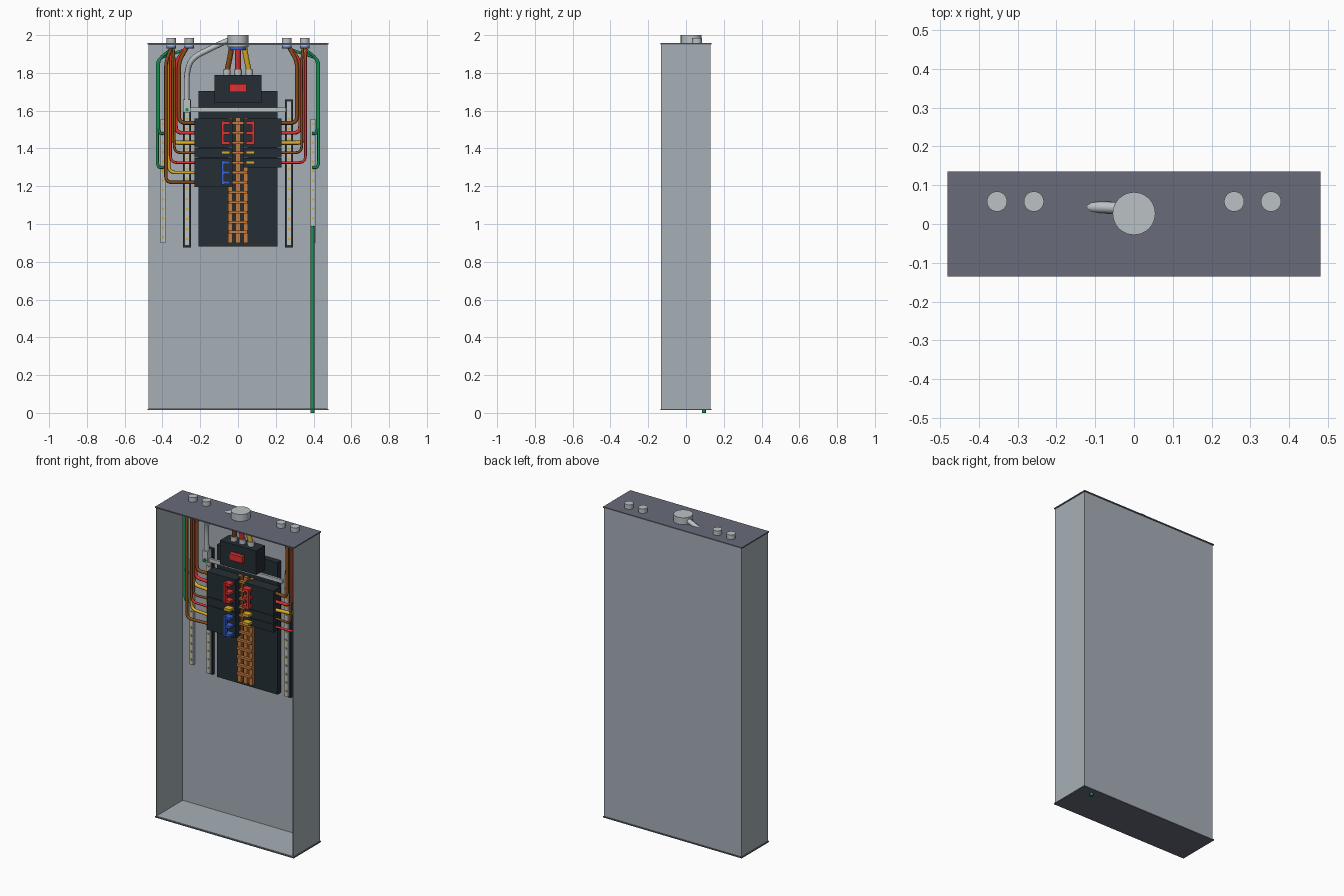
import bpy, bmesh
from math import radians
from mathutils import Vector, Matrix

cube = bpy.data.objects.get("Cube")
if cube:
    bpy.data.objects.remove(cube, do_unlink=True)


def material(name, r, g, b):
    m = bpy.data.materials.new(name)
    m.use_nodes = True
    m.diffuse_color = (r, g, b, 1)
    m.node_tree.nodes["Principled BSDF"].inputs["Base Color"].default_value = (r, g, b, 1)
    return m


GREY = material("enclosure grey", .38, .43, .47)
PLATE = material("end plate slate", .14, .145, .19)
METAL = material("light metal", .5, .54, .56)
DARK = material("dark housing", .018, .028, .036)
RED = material("red", .75, .03, .03)
BLUE = material("blue", .04, .12, .65)
YELLOW = material("yellow", .72, .42, .02)
BROWN = material("brown", .24, .07, .01)
COPPER = material("copper", .55, .2, .05)
GREEN = material("green", .01, .28, .09)


def finish(name, bm, mat, smooth=False):
    me = bpy.data.meshes.new(name)
    bm.to_mesh(me)
    bm.free()
    me.materials.append(mat)
    ob = bpy.data.objects.new(name, me)
    bpy.context.collection.objects.link(ob)
    if smooth:
        bpy.ops.object.select_all(action='DESELECT')
        ob.select_set(True)
        bpy.context.view_layer.objects.active = ob
        bpy.ops.object.shade_smooth_by_angle(angle=radians(35))
    return ob


def boxes(name, mat, spans):
    """Each span is (x0, x1, y0, y1, z0, z1)."""
    bm = bmesh.new()
    for x0, x1, y0, y1, z0, z1 in spans:
        mid = Vector(((x0 + x1) / 2, (y0 + y1) / 2, (z0 + z1) / 2))
        size = (abs(x1 - x0), y1 - y0, z1 - z0, 1)
        bmesh.ops.create_cube(bm, size=1, matrix=Matrix.Translation(mid) @ Matrix.Diagonal(size))
    return finish(name, bm, mat)


def cylinders(name, mat, centres, radius, depth, facing_front=False, segments=24):
    bm = bmesh.new()
    turn = Matrix.Rotation(radians(90 if facing_front else 0), 4, 'X')
    for c in centres:
        bmesh.ops.create_cone(bm, cap_ends=True, segments=segments, radius1=radius, radius2=radius,
                              depth=depth, matrix=Matrix.Translation(c) @ turn)
    return finish(name, bm, mat, True)


def wire(name, mat, points, radius, bend=.035):
    """Round wire along straight runs with rounded corners."""
    pts = [Vector(p) for p in points]
    path = [pts[0]]
    for a, b, c in zip(pts, pts[1:], pts[2:]):
        p = b + (a - b).normalized() * min(bend, (a - b).length * .45)
        q = b + (c - b).normalized() * min(bend, (c - b).length * .45)
        for i in range(6):
            t = i / 5
            path.append(p * (1 - t) ** 2 + b * 2 * t * (1 - t) + q * t * t)
    path.append(pts[-1])
    cu = bpy.data.curves.new(name, 'CURVE')
    cu.dimensions = '3D'
    cu.bevel_depth = radius
    cu.bevel_resolution = 2
    cu.use_fill_caps = True
    sp = cu.splines.new('POLY')
    sp.points.add(len(path) - 1)
    for s, p in zip(sp.points, path):
        s.co = (*p, 1)
    cu.materials.append(mat)
    ob = bpy.data.objects.new(name, cu)
    bpy.context.collection.objects.link(ob)


# Open-fronted enclosure and its end plates
W, F, B, LOW, TOP, T = .475, -.132, .13, .02, 1.952, .004
boxes("enclosure", GREY, [
    (-W, W, B - T, B, LOW, TOP),
    (-W, -W + T, F, B, LOW, TOP), (W - T, W, F, B, LOW, TOP),
    (-W, W, F, B, LOW, LOW + T), (-W, W, F, B, TOP - T, TOP)])
boxes("end_plates", PLATE, [(-.48, .48, -.135, .135, z, z + .007) for z in (.014, 1.95)])

# Conduit fittings and bushings through the top
small = [(x, .058) for x in (-.353, -.258, .258, .353)]
cylinders("conduit_fittings", METAL, [(x, y, 1.962) for x, y in small], .026, .046)
cylinders("conduit_bushings", BLUE, [(x, y, 1.936) for x, y in small], .026, .012)
cylinders("main_conduit", METAL, [(0, .027, 1.968)], .055, .064, segments=40)
cylinders("main_bushing", BLUE, [(0, .027, 1.93)], .044, .018, segments=40)

# Interior backing and main breaker
boxes("interior_panel", DARK, [(-.21, .21, .09, .126, .88, 1.705)])
boxes("main_breaker", DARK, [(-.125, .125, 0, .09, 1.64, 1.79)])
boxes("main_handle", RED, [(-.046, .046, -.025, 0, 1.7, 1.74)])
cylinders("main_lugs", METAL, [(x, .045, 1.803) for x in (-.06, 0, .06)], .02, .03)
for x, mat, label in ((-.06, BROWN, "brown"), (0, RED, "red"), (.06, YELLOW, "yellow")):
    wire("service_wire_" + label, mat,
         [(x * .55, .027, 1.95), (x * .65, .03, 1.9), (x, .045, 1.8)], .015)

# Copper bus bars and cross stabs
PITCH, FIRST = .0525, 1.535
boxes("bus_bars", COPPER, [(x - .012, x + .012, .07, .09, .9, 1.565) for x in (-.04, 0, .04)])
boxes("bus_stabs", COPPER, [(-.05, .05, .055, .075, FIRST - i * PITCH - .007, FIRST - i * PITCH + .007)
                            for i in range(12)])


# Branch breakers: side, first row, number of poles, handle colour
def breaker(side, row, poles, mat):
    top = FIRST + PITCH / 2 - row * PITCH
    tag = f"{'left' if side > 0 else 'right'}_{row + 1}"
    xs = sorted((side * .03, side * .23))
    boxes("breaker_" + tag, DARK, [(*xs, .02, .09, top - poles * PITCH + .0015, top - .0015)])
    hx = sorted((side * .042, side * .087))
    parts = [(*hx, -.02, .02, top - (i + .5) * PITCH - .008, top - (i + .5) * PITCH + .008)
             for i in range(poles)]
    if poles > 1:
        tie = sorted((side * .073, side * .088))
        parts.append((*tie, -.022, .0, top - (poles - .5) * PITCH - .01, top - PITCH / 2 + .01))
    boxes("handle_" + tag, mat, parts)


for side, row, poles, mat in ((-1, 0, 3, RED), (-1, 3, 1, YELLOW), (-1, 4, 3, BLUE),
                              (1, 0, 3, RED), (1, 3, 1, YELLOW), (1, 4, 1, YELLOW)):
    breaker(side, row, poles, mat)

# Branch wires: run offset, conduit offset and radius for each row
phases = ((BROWN, "brown"), (RED, "red"), (YELLOW, "yellow"))
runs = ((.312, .258, .01), (.329, .258, .01), (.35, .353, .011), (.337, .345, .007),
        (.357, .36, .007), (.366, .35, .009), (.382, .345, .009))
for side, count in ((-1, 7), (1, 5)):
    for row in range(count):
        x, cx, r = runs[row]
        z = FIRST - row * PITCH
        mat, label = phases[row % 3]
        y = .04 + .012 * (row % 3)
        wire(f"branch_wire_{label}_{'left' if side > 0 else 'right'}_{row + 1}", mat,
             [(side * .22, .05, z), (side * x, y, z), (side * x, y, 1.86), (side * cx, .055, 1.955)], r)

# Neutral bars on dark bases, joined by a cross strap
boxes("neutral_bases", DARK, [(x - .02, x + .02, .105, .126, .875, 1.66) for x in (-.27, .27)])
boxes("neutral_bars", METAL, [(x - .014, x + .014, .088, .105, .885, 1.65) for x in (-.27, .27)])
boxes("neutral_strap", METAL, [(-.255, .255, .072, .086, 1.593, 1.616)])
boxes("neutral_lug", METAL, [(-.29, -.252, .06, .1, 1.59, 1.66)])
cylinders("bonding_screw", GREEN, [(-.27, .058, 1.605)], .009, .01, True, 12)
wire("neutral_cable", METAL, [(0, .04, 1.985), (-.05, .042, 1.975), (-.245, .048, 1.88),
                              (-.272, .075, 1.8), (-.272, .08, 1.64)], .015, .06)

# Ground bars
boxes("ground_bars", METAL, [(x - .013, x + .013, .105, .126, .9, 1.555) for x in (-.397, .397)])
screws = [(s * .27, .087, .92 + i * .053) for s in (-1, 1) for i in range(13)]
screws += [(s * .397, .104, .93 + i * .05) for s in (-1, 1) for i in range(13)]
cylinders("terminal_screws", YELLOW, screws, .007, .006, True, 10)

# Ground wires on both sides, and the electrode wire through the floor
for side in (-1, 1):
    for i, (z, x) in enumerate(((1.48, .42), (1.3, .427))):
        wire(f"ground_wire_{'left' if side > 0 else 'right'}_{i + 1}", GREEN,
             [(side * .395, .095, z), (side * x, .085, z), (side * x, .085, 1.875),
              (side * (.353 - .08 * i), .06, 1.925), (side * (.35 - .09 * i), .058, 1.955)], .008)
wire("electrode_wire", GREEN, [(.394, .095, .99), (.394, .095, 0)], .011)
